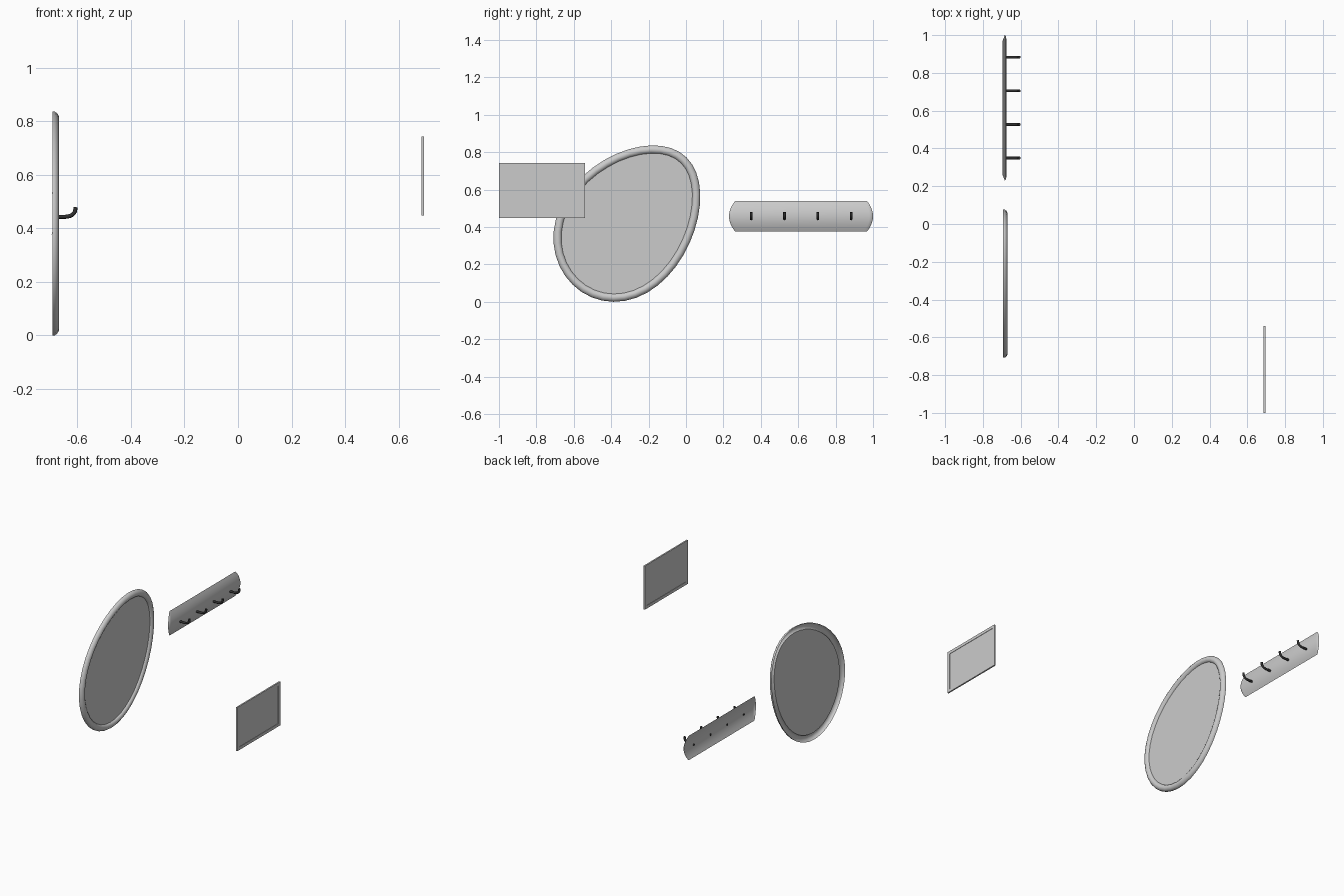
import bpy, math
from mathutils import Vector

if "Cube" in bpy.data.objects:
    bpy.data.objects.remove(bpy.data.objects["Cube"])


def make(name, verts, faces, smooth=True, angle=40):
    me = bpy.data.meshes.new(name)
    me.from_pydata(verts, [], faces)
    me.update()
    ob = bpy.data.objects.new(name, me)
    bpy.context.collection.objects.link(ob)
    if smooth:
        bpy.ops.object.select_all(action='DESELECT')
        ob.select_set(True)
        bpy.context.view_layer.objects.active = ob
        bpy.ops.object.shade_smooth_by_angle(angle=math.radians(angle))
    return ob


def remap(v, lo, hi, a, b):
    return a + (v - lo) / (hi - lo) * (b - a)


# Tilted egg outline of the mirror, fitted to its height and width
N = 40
tilt = math.radians(47)
egg = []
for i in range(N):
    t = 2 * math.pi * i / N
    u = 0.4525 * math.cos(t)
    v = 0.345 * math.sin(t) * (1 - 0.12 * math.cos(t))
    egg.append((u * math.cos(tilt) - v * math.sin(tilt),
                u * math.sin(tilt) + v * math.cos(tilt)))
ys, zs = [p[0] for p in egg], [p[1] for p in egg]
egg = [Vector((remap(y, min(ys), max(ys), -0.708, 0.076),
               remap(z, min(zs), max(zs), 0.0, 0.836))) for y, z in egg]


def inset(d):
    out = []
    for i, p in enumerate(egg):
        tan = (egg[(i + 1) % N] - egg[i - 1]).normalized()
        out.append(p + Vector((-tan.y, tan.x)) * d)
    return out


# Mirror frame: rounded moulding, hollow at the back
profile = [(0, -0.694), (0, -0.685), (0.006, -0.676), (0.017, -0.669),
           (0.029, -0.670), (0.039, -0.676), (0.042, -0.683)]
verts, faces = [], []
for d, x in profile:
    verts += [(x, p.x, p.y) for p in inset(d)]
for r in range(len(profile) - 1):
    for i in range(N):
        j = (i + 1) % N
        faces.append((r * N + i, r * N + j, (r + 1) * N + j, (r + 1) * N + i))
make("mirror_frame", verts, faces)

# Mirror glass
make("mirror_glass", [(-0.683, p.x, p.y) for p in inset(0.042)],
     [tuple(range(N))], False)

# Hook rail: shallow bowed shell with curved ends
rows = 12
rail_y, rail_z = 0.615, 0.4575
verts, faces = [], []
cols = [-1, -0.985, -0.95, 0.95, 0.985, 1]
for r in range(rows + 1):
    s = -1 + 2 * r / rows
    half = 0.352 + 0.033 * (1 - s * s)
    for c in cols:
        drop = {1: 0.008, 0.985: 0.002}.get(abs(c), 0)
        x = -0.697 + 0.021 * (1 - s * s) - drop * (1 - s * s)
        verts.append((x, rail_y + half * c, rail_z + 0.0825 * s))
W = len(cols)
for r in range(rows):
    for c in range(W - 1):
        a = r * W + c
        faces.append((a, a + 1, a + W + 1, a + W))
make("hook_rail", verts, faces)

# Coat hooks: bent rods
dark = bpy.data.materials.new("dark_metal")
dark.diffuse_color = (0.03, 0.03, 0.03, 1)
dark.use_nodes = True
dark.node_tree.nodes["Principled BSDF"].inputs["Base Color"].default_value = dark.diffuse_color
path = [(-0.68, 0.443), (-0.645, 0.443)]
for k in range(1, 7):
    a = math.radians(15 * k)
    path.append((-0.645 + 0.037 * math.sin(a), 0.470 - 0.027 * math.cos(a)))
path.append((-0.607, 0.479))
S, rad = 10, 0.0075
for h in range(4):
    y0 = 0.349 + 0.178 * h
    verts, faces = [], []
    for k, p in enumerate(path):
        q0, q1 = path[max(k - 1, 0)], path[min(k + 1, len(path) - 1)]
        t = Vector((q1[0] - q0[0], q1[1] - q0[1])).normalized()
        for i in range(S):
            a = 2 * math.pi * i / S
            n = rad * math.cos(a)
            verts.append((p[0] - t.y * n, y0 + rad * math.sin(a), p[1] + t.x * n))
    for k in range(len(path) - 1):
        for i in range(S):
            j = (i + 1) % S
            faces.append((k * S + i, k * S + j, (k + 1) * S + j, (k + 1) * S + i))
    last = (len(path) - 1) * S
    faces += [tuple(range(S))[::-1], tuple(range(last, last + S))]
    make(f"coat_hook_{h + 1}", verts, faces).data.materials.append(dark)


# Picture: slim four-bar frame around a flat panel
def box(name, x, y, z):
    verts = [(a, b, c) for a in x for b in y for c in z]
    faces = [(0, 1, 3, 2), (4, 6, 7, 5), (0, 4, 5, 1),
             (2, 3, 7, 6), (0, 2, 6, 4), (1, 5, 7, 3)]
    return make(name, verts, faces, False)


X, y0, y1, z0, z1, w = (0.685, 0.695), -1.0, -0.54, 0.448, 0.743, 0.02
box("picture_bar_bottom", X, (y0, y1), (z0, z0 + w))
box("picture_bar_top", X, (y0, y1), (z1 - w, z1))
box("picture_bar_front", X, (y0, y0 + w), (z0 + w, z1 - w))
box("picture_bar_back", X, (y1 - w, y1), (z0 + w, z1 - w))
box("picture_panel", (0.6875, 0.6925), (y0 + w, y1 - w), (z0 + w, z1 - w))
